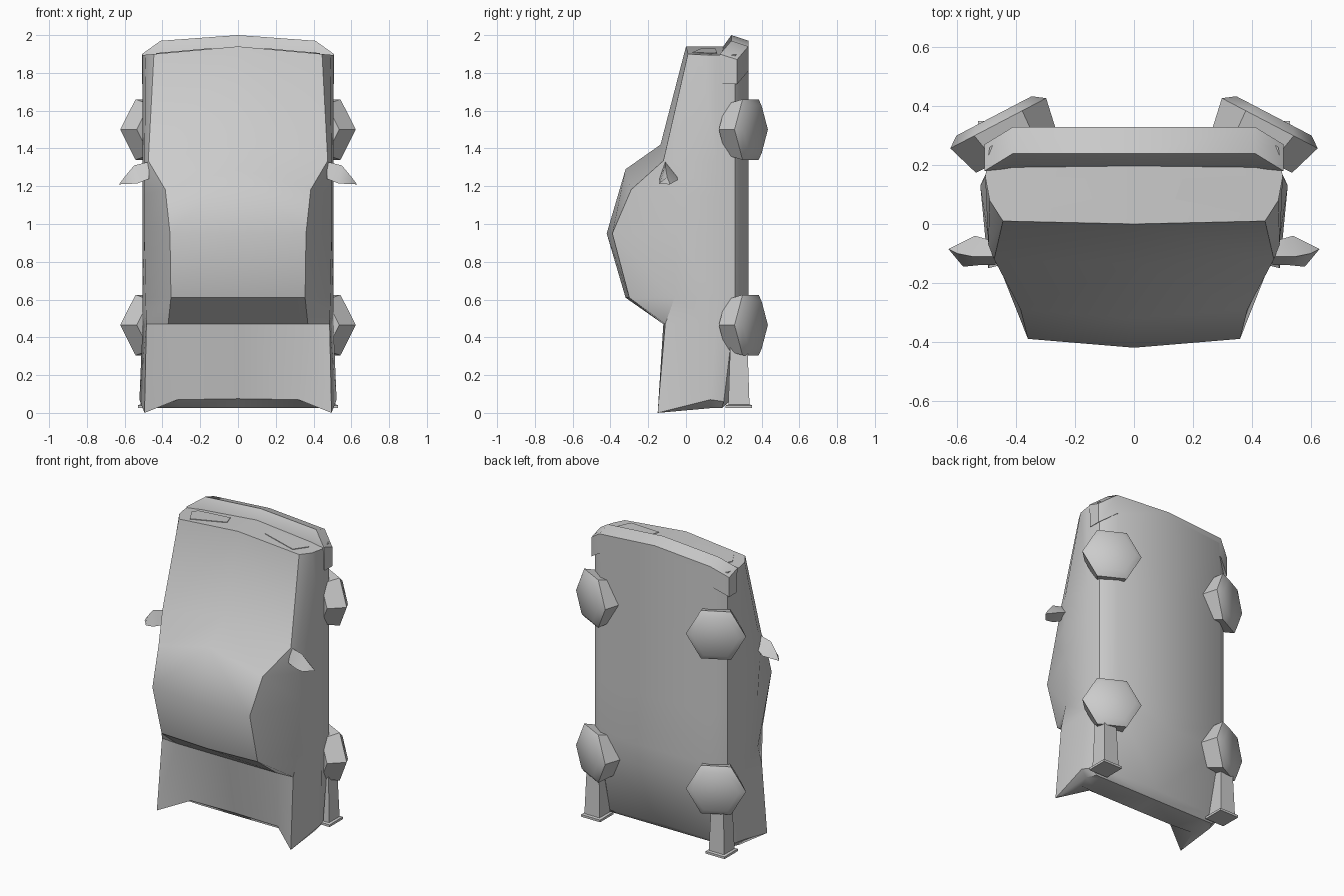
import bpy, bmesh
from math import cos, sin, radians
from mathutils import Vector

if "Cube" in bpy.data.objects:
    bpy.data.objects.remove(bpy.data.objects["Cube"])


def finish(name, bm, angle=35, mirror=False):
    if mirror:
        bmesh.ops.mirror(bm, geom=bm.verts[:] + bm.edges[:] + bm.faces[:],
                         axis='X', merge_dist=0.001)
    bmesh.ops.recalc_face_normals(bm, faces=bm.faces[:])
    me = bpy.data.meshes.new(name)
    bm.to_mesh(me)
    bm.free()
    ob = bpy.data.objects.new(name, me)
    bpy.context.collection.objects.link(ob)
    bpy.ops.object.select_all(action='DESELECT')
    ob.select_set(True)
    bpy.context.view_layer.objects.active = ob
    bpy.ops.object.shade_smooth_by_angle(angle=radians(angle))
    return ob


def loft(rings, closed=True, cap_start=True, cap_end=True):
    bm = bmesh.new()
    vs = [[bm.verts.new(p) for p in r] for r in rings]
    n = len(vs[0])
    for a, b in zip(vs, vs[1:]):
        for i in range(n if closed else n - 1):
            j = (i + 1) % n
            bm.faces.new((a[i], a[j], b[j], b[i]))
    if cap_start:
        bm.faces.new(vs[0][::-1])
    if cap_end:
        bm.faces.new(vs[-1])
    return bm


# Body shell: half sections along z, from tail to nose
# z, drop towards the side, belt x, belt y, roof x, roof edge y, roof centre y, floor y
stations = [
    (0.47, 0.00, 0.485, -0.11, 0.37, -0.12, -0.12, 0.32),
    (0.61, 0.00, 0.490, -0.06, 0.355, -0.30, -0.32, 0.33),
    (0.95, 0.00, 0.495, -0.05, 0.36, -0.39, -0.42, 0.33),
    (1.29, 0.14, 0.495, -0.07, 0.385, -0.29, -0.32, 0.33),
    (1.42, 0.09, 0.495, -0.07, 0.475, -0.12, -0.135, 0.33),
    (1.94, 0.045, 0.490, 0.08, 0.445, 0.01, 0.00, 0.33),
]


def section(z, drop, bx, by, rx, ry, rc, fy):
    pts = [(0, fy), (0.40, fy), (0.49, fy - 0.07), (0.505, 0.16),
           (bx, by), (rx, ry), (0, rc)]
    return [(x, y, z - drop * x / 0.5) for x, y in pts]


tail = [(0, 0.23, 0.07), (0.40, 0.23, 0.06), (0.49, 0.20, 0.06), (0.522, 0.13, 0.07),
        (0.495, -0.15, 0.0), (0.32, -0.04, 0.07), (0, -0.04, 0.075)]
rear_panel = [(x * 0.93, min(max(y, 0.02), 0.19), 0.025) for x, y, z in tail]
rear_panel[4] = (0.44, 0.03, 0.025)
rings = [rear_panel, tail] + [section(*s) for s in stations]
finish("car_body", loft(rings, closed=False), 38, mirror=True)

# Front bumper: lip profile swept out to the side
bumper = []
for x, dz, dy in ((0, 0, 0), (0.41, -0.03, 0), (0.508, -0.10, -0.06)):
    bumper.append([(x, y + (dy if y > 0.2 else 0), z + dz) for y, z in
                   ((0.19, 1.93), (0.24, 2.0), (0.33, 1.97), (0.33, 1.84), (0.19, 1.84))])
finish("front_bumper", loft(bumper, cap_start=False), 40, mirror=True)

for s, side in ((1, "right"), (-1, "left")):
    # Wheels: six-sided tapered drums splayed outwards
    for z, place in ((1.50, "front"), (0.465, "rear")):
        u = Vector((0.88, -0.46, 0))
        drum = []
        for cx, cy, r in ((0.40, 0.245, 0.155), (0.461, 0.342, 0.185), (0.475, 0.367, 0.145)):
            ring = []
            for k in range(6):
                a = radians(60 * k)
                p = Vector((cx, cy, z + r * sin(a))) + u * r * cos(a)
                ring.append((s * p.x, p.y, p.z))
            drum.append(ring)
        finish(f"{place}_wheel_{side}", loft(drum), 50)

    # Exhaust pipes: square tubes with a flared end
    pipe = []
    for z, h in ((0.38, 0.045), (0.045, 0.056), (0.04, 0.07), (0.025, 0.07)):
        pipe.append([(s * (0.46 + a * h), 0.28 + b * h, z)
                     for a, b in ((-1, -1), (1, -1), (1, 1), (-1, 1))])
    finish(f"exhaust_pipe_{side}", loft(pipe), 30)

    # Door mirrors: swept wedges
    mirror_rings = [
        [(0.47, -0.14, 1.24), (0.47, -0.11, 1.33), (0.47, -0.06, 1.27)],
        [(0.53, -0.14, 1.215), (0.55, -0.11, 1.31), (0.54, -0.04, 1.235)],
        [(0.58, -0.145, 1.212), (0.60, -0.10, 1.25), (0.63, -0.085, 1.21)],
    ]
    mirror_rings = [[(s * x, y, z) for x, y, z in r] for r in mirror_rings]
    finish(f"door_mirror_{side}", loft(mirror_rings), 45)

    # Headlights: thin plates on the sloping nose
    lamp = ((0.435, 0.13), (0.41, 0.165), (0.165, 0.155), (0.14, 0.085), (0.38, 0.035))
    plates = [[(s * x, y, 1.94 - 0.09 * x + dz) for x, y in lamp] for dz in (-0.01, 0.004)]
    finish(f"headlight_{side}", loft(plates), 30)
